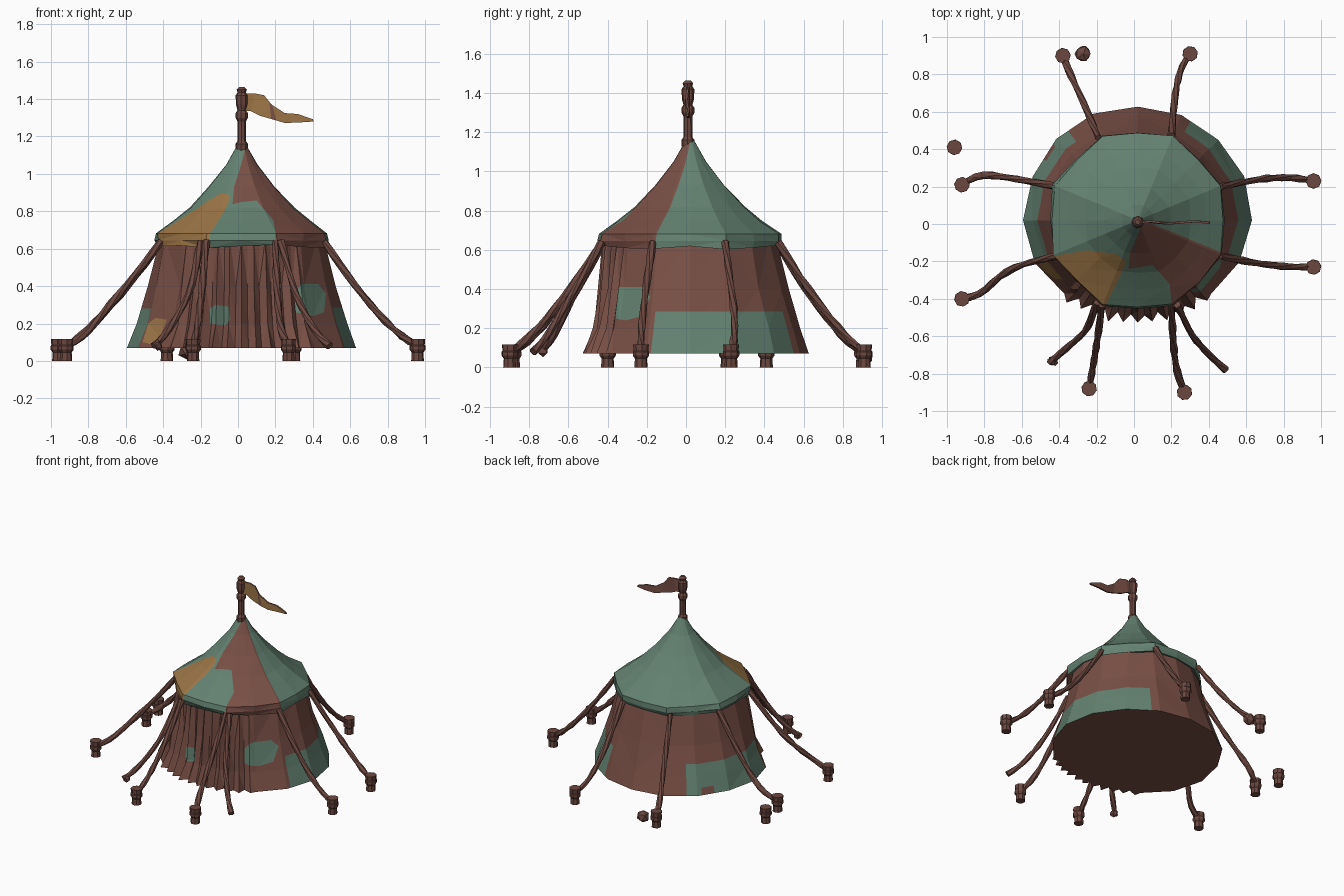
import bpy, bmesh, math, random
from mathutils import Vector

if "Cube" in bpy.data.objects:
    bpy.data.objects.remove(bpy.data.objects["Cube"])

random.seed(4)
CX, CY = 0.02, 0.02


def material(name, rgb):
    m = bpy.data.materials.new(name)
    m.diffuse_color = (*rgb, 1)
    m.use_nodes = True
    m.node_tree.nodes["Principled BSDF"].inputs["Base Color"].default_value = m.diffuse_color
    return m


BROWN = material("brown canvas", (0.190, 0.079, 0.060))
GREEN = material("green canvas", (0.125, 0.222, 0.165))
OCHRE = material("ochre cloth", (0.335, 0.180, 0.062))
WOOD = material("dark brown wood", (0.150, 0.064, 0.050))


def finish(bm, name, mats):
    me = bpy.data.meshes.new(name)
    bm.to_mesh(me)
    bm.free()
    for m in mats:
        me.materials.append(m)
    ob = bpy.data.objects.new(name, me)
    bpy.context.collection.objects.link(ob)
    return ob


def loft(rings, cap_start=False, cap_end=False):
    """Skin a list of closed rings of points."""
    bm = bmesh.new()
    vs = [[bm.verts.new(p) for p in r] for r in rings]
    n = len(vs[0])
    for a, b in zip(vs, vs[1:]):
        for i in range(n):
            j = (i + 1) % n
            bm.faces.new((a[i], a[j], b[j], b[i]))
    if cap_start:
        bm.faces.new(vs[0][::-1])
    if cap_end:
        bm.faces.new(vs[-1])
    bmesh.ops.recalc_face_normals(bm, faces=bm.faces)
    bmesh.ops.triangulate(bm, faces=bm.faces)
    return bm


def polar(r, a, z, cx=CX, cy=CY):
    return Vector((cx + r * math.cos(a), cy + r * math.sin(a), z))


def paint(bm, axes, pts, mat, lo=-9, hi=9):
    """Cut a convex patch, seen along the remaining axis, and colour it."""
    u, v = axes
    w = 3 - u - v
    area = sum(a[0] * b[1] - b[0] * a[1] for a, b in zip(pts, pts[1:] + pts[:1]))
    s = 1 if area > 0 else -1
    planes = []
    for a, b in zip(pts, pts[1:] + pts[:1]):
        co, no = Vector((0, 0, 0)), Vector((0, 0, 0))
        co[u], co[v] = a
        no[u], no[v] = s * (b[1] - a[1]), -s * (b[0] - a[0])
        planes.append((co, no.normalized()))
    for lim, sign in ((lo, -1), (hi, 1)):
        co, no = Vector((0, 0, 0)), Vector((0, 0, 0))
        co[w], no[w] = lim, sign
        planes.append((co, no))
    faces = list(bm.faces)
    for co, no in planes:
        if not faces:
            return
        geom = set(faces)
        for f in faces:
            geom.update(f.verts)
            geom.update(f.edges)
        res = bmesh.ops.bisect_plane(bm, geom=list(geom), plane_co=co, plane_no=no, dist=1e-5)
        faces = [f for f in res["geom"] if isinstance(f, bmesh.types.BMFace)
                 and (f.calc_center_median() - co).dot(no) < 0]
    for f in faces:
        f.material_index = mat


def wedge(a, b):
    """Triangle spanning two compass angles, seen from above."""
    return [(CX, CY)] + [polar(1.2, math.radians(d), 0)[:2] for d in (a, b)]


XY, XZ = (0, 1), (0, 2)

# Canvas wall: plain panels at the sides and back, gathered curtain at the front
angles = [(-45 + 22.5 * i, 0) for i in range(13)]
angles += [(225 + 90 * i / 22, 1 if i % 2 else -1) for i in range(1, 22)]
rings = []
for z, r, fr in ((0.07, 0.612, 0.525), (0.2, 0.565, 0.475), (0.4, 0.50, 0.452), (0.655, 0.44, 0.44)):
    ring = []
    for d, fold in angles:
        front = max(0, math.cos(math.radians(d - 270))) ** 1.5
        rad = r + (fr - r) * front
        depth = 0.026 * (0.75 - z) / 0.68 * random.uniform(0.6, 1.2)
        ring.append(polar(rad + fold * depth + random.uniform(-.006, .006), math.radians(d), z))
    rings.append(ring)
wall = loft(rings, cap_start=True)
paint(wall, XY, wedge(-20, 62), 1, 0, 0.285)
paint(wall, XY, wedge(128, 201), 1, 0, 0.28)
paint(wall, XY, wedge(138, 147), 0, 0, 0.12)
paint(wall, XZ, [(-.15, .2), (-.15, .28), (-.12, .3), (-.05, .29), (-.04, .22), (-.07, .19)], 1, hi=-.3)
paint(wall, XZ, [(-.51, .1), (-.48, .2), (-.44, .23), (-.38, .22), (-.42, .12), (-.47, .09)], 2, hi=-.1)
paint(wall, XZ, [(.31, .26), (.3, .36), (.34, .41), (.43, .41), (.47, .36), (.46, .26), (.4, .24)], 1, hi=-.1)
for f in wall.faces:
    if f.normal.z < -0.9 and f.calc_center_median().z < 0.075:
        f.material_index = 0
finish(wall, "canvas_wall", [BROWN, GREEN, OCHRE])

# Roof with hanging valance: eight corners with softer points between
rings = []
for k, (z, r) in enumerate(((0.635, 0.43), (0.61, 0.478), (0.645, 0.488), (0.682, 0.483), (0.75, 0.385),
                            (0.82, 0.295), (0.93, 0.185), (1.05, 0.087), (1.16, 0.022))):
    ring = []
    for i in range(16):
        mid = 1 - i % 2
        rr = r * (0.955 if mid else 1) * random.uniform(0.985, 1.015)
        dz = random.uniform(-.012, .014) if k == 1 else 0
        ring.append(polar(rr, math.radians(22.5 * i), z + dz))
    rings.append(ring)
roof = loft(rings, cap_end=True)
paint(roof, XY, [(0, .04), (.05, .02), (.85, -.31), (.5, -.9), (-.3, -.8), (-.02, -.15)], 1)
paint(roof, XY, [(-.03, -.24), (.1, -.22), (.19, -.32), (.24, -.8), (-.24, -.8)], 0)
paint(roof, XY, [(-.04, -.2), (-.07, -.27), (-.33, -.8), (-.9, -.3), (-.42, -.17), (-.25, -.14), (-.1, -.16)], 2)
finish(roof, "roof", [GREEN, BROWN, OCHRE])


def turned(name, profile, x, y, sides=8):
    """Upright part from (z, radius) pairs."""
    off = random.uniform(0, 0.7)
    rings = [[polar(r, off + math.tau * i / sides, z, x, y) for i in range(sides)] for z, r in profile]
    return finish(loft(rings, True, True), name, [WOOD])


# Pole with collar, bands and finial
turned("pole", [(1.1, .03), (1.16, .034), (1.175, .023), (1.28, .022), (1.3, .033), (1.325, .033),
                (1.34, .023), (1.37, .031), (1.42, .033), (1.435, .022), (1.45, .027), (1.465, .014)], .02, .01)

# Pennant with ochre front and brown back
top = [(.035, 1.43), (.09, 1.43), (.14, 1.42), (.18, 1.37), (.25, 1.325), (.32, 1.32), (.40, 1.292)]
low = [(.035, 1.335), (.07, 1.335), (.12, 1.31), (.19, 1.29), (.25, 1.272), (.33, 1.275), (.405, 1.28)]
rings = []
for i, (a, b) in enumerate(zip(top, low)):
    y = 0.008 + 0.006 * math.sin(i * 1.6)
    rings.append([(a[0], y - .006, a[1]), (b[0], y - .006, b[1]), (b[0], y + .006, b[1]), (a[0], y + .006, a[1])])
flag = loft(rings, True, True)
flag.normal_update()
paint(flag, XZ, [(.165, 1.40), (.18, 1.38), (.205, 1.28), (.18, 1.28)], 1)
for f in flag.faces:
    if f.normal.y > -0.2:
        f.material_index = 1
finish(flag, "pennant", [OCHRE, BROWN])

# Guy ropes as (x, y) routes, sagging from the eave to the ground
ropes = [
    [(-.19, .46), (-.27, .65), (-.35, .82), (-.38, .90)],
    [(.20, .47), (.22, .70), (.25, .84), (.30, .91)],
    [(-.41, .20), (-.65, .245), (-.83, .27), (-.92, .21)],
    [(-.41, -.17), (-.62, -.22), (-.74, -.29), (-.81, -.38), (-.92, -.40)],
    [(.46, .20), (.70, .245), (.85, .25), (.96, .23)],
    [(.46, -.17), (.65, -.21), (.82, -.23), (.96, -.23)],
    [(-.17, -.43), (-.20, -.65), (-.24, -.88)],
    [(.20, -.43), (.21, -.65), (.23, -.80), (.27, -.90)],
    [(-.20, -.42), (-.25, -.57), (-.38, -.68), (-.45, -.74)],
    [(.23, -.43), (.31, -.60), (.41, -.71), (.49, -.78)],
]
for n, route in enumerate(ropes):
    loose = n >= 8
    pts = [Vector(p) for p in route]
    steps = [0.0]
    for a, b in zip(pts, pts[1:]):
        steps.append(steps[-1] + (b - a).length)
    path = []
    for i in range(13):
        d = steps[-1] * i / 12
        k = next(j for j in range(len(pts) - 1) if d <= steps[j + 1] + 1e-6)
        p = pts[k].lerp(pts[k + 1], (d - steps[k]) / (steps[k + 1] - steps[k]))
        path.append(Vector((p.x, p.y, 0.08 + 0.56 * (1 - i / 12) ** 1.35)))
    for _ in range(2):
        path = [path[0]] + [(a + 2 * b + c) / 4 for a, b, c in zip(path, path[1:], path[2:])] + [path[-1]]
    rings = []
    for i, p in enumerate(path):
        t = (path[min(i + 1, 12)] - path[max(i - 1, 0)]).normalized()
        side = t.cross(Vector((0, 0, 1))).normalized()
        up = side.cross(t)
        r = random.uniform(.016, .022)
        rings.append([p + r * (side * math.cos(a) + up * math.sin(a))
                      for a in (math.tau * j / 6 + i * .35 for j in range(6))])
    finish(loft(rings, True, True), "loose_rope" if loose else "guy_rope", [WOOD])

# Pegs under each fixed rope, plus one left standing alone
for x, y in [r[-1] for r in ropes[:8]] + [(-.96, .41)]:
    turned("peg", [(0, .034), (.045, .031), (.06, .042), (.08, .042), (.085, .038), (.118, .041)], x, y)

# Broken stump and frayed knot at the loose rope end
for name, r, loc in (("broken_stump", .052, (-.27, .91, .055)), ("frayed_knot", .03, (-.43, -.73, .085))):
    bm = bmesh.new()
    bmesh.ops.create_icosphere(bm, subdivisions=1, radius=r)
    for v in bm.verts:
        v.co = v.co * random.uniform(.75, 1.15) + Vector(loc)
    finish(bm, name, [WOOD])
